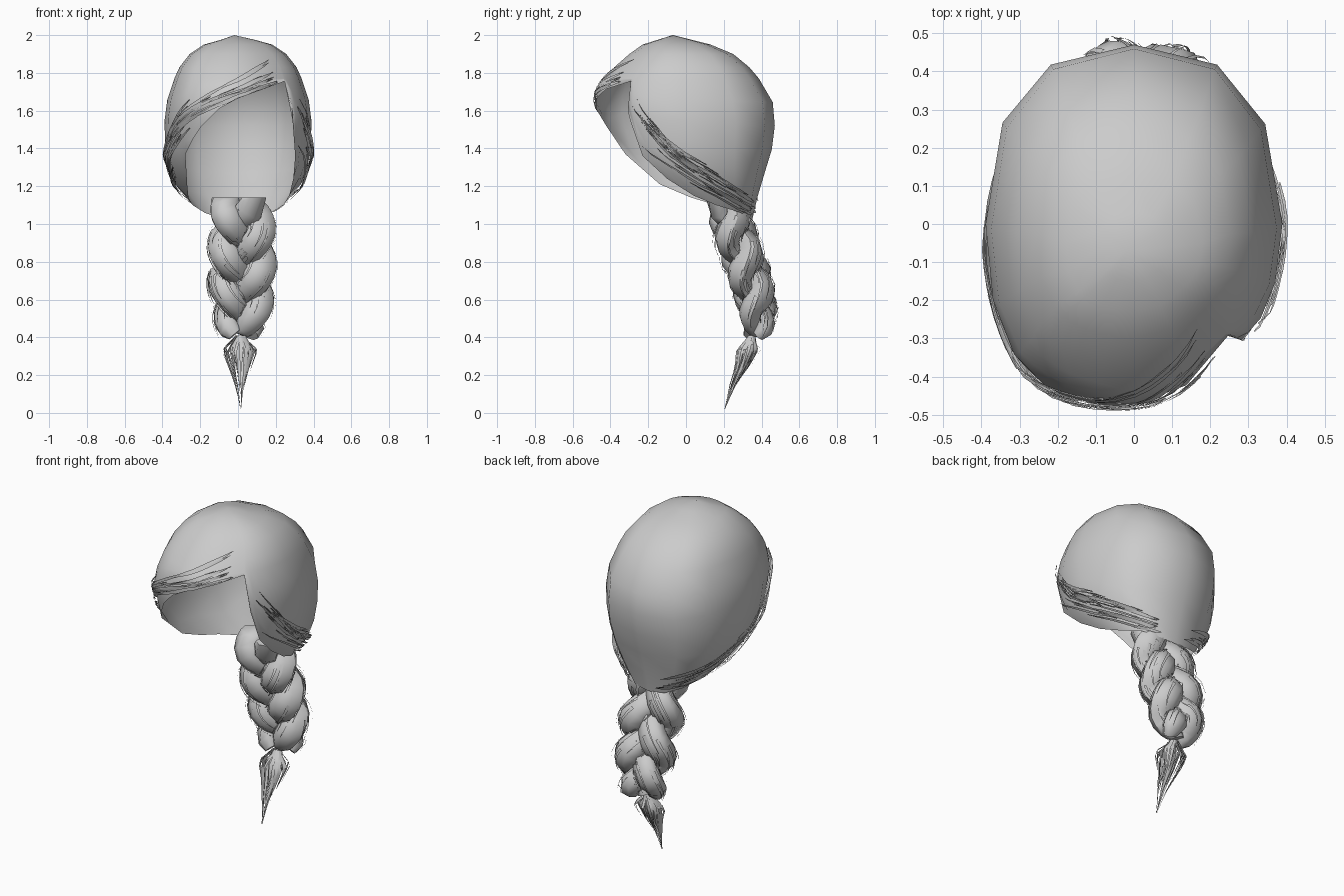
import bpy, math, random
from mathutils import Vector

if "Cube" in bpy.data.objects:
    bpy.data.objects.remove(bpy.data.objects["Cube"])

random.seed(4)
hair = bpy.data.materials.new("grey hair")
hair.diffuse_color = (0.6, 0.6, 0.6, 1)
hair.use_nodes = True
hair.node_tree.nodes["Principled BSDF"].inputs["Base Color"].default_value = hair.diffuse_color


def make(name, verts, faces, angle=60):
    me = bpy.data.meshes.new(name)
    me.from_pydata(verts, [], faces)
    me.materials.append(hair)
    ob = bpy.data.objects.new(name, me)
    bpy.context.collection.objects.link(ob)
    bpy.context.view_layer.objects.active = ob
    ob.select_set(True)
    bpy.ops.object.shade_smooth_by_angle(angle=math.radians(angle))
    ob.select_set(False)
    return ob


def lerp_table(table, k):
    if k <= table[0][0]:
        return table[0][1:]
    for a, b in zip(table, table[1:]):
        if k <= b[0]:
            f = (k - a[0]) / (b[0] - a[0])
            return [p + (q - p) * f for p, q in zip(a[1:], b[1:])]
    return table[-1][1:]


# Head envelope: height, half width, front y, back y
SHAPE = [(1.02, .16, .14, .35), (1.10, .24, -.05, .37), (1.2, .33, -.22, .39),
         (1.36, .385, -.41, .45), (1.6, .39, -.49, .48), (1.73, .355, -.46, .42),
         (1.83, .31, -.38, .335), (1.9, .255, -.30, .25), (1.95, .18, -.23, .13),
         (2.0, 0, -.07, -.07)]
# Squareness of the outline by angle
SQUARE = [(-180, 2.4), (-90, 2.4), (-45, 2.5), (-10, 2.2), (15, 1.9), (45, 1.8),
          (90, 2.2), (130, 2.4), (180, 2.4)]
# Rim of the cap: angle from the front, height
RIM = [(-180, 1.02), (-150, 1.03), (-120, 1.06), (-90, 1.10), (-70, 1.14), (-50, 1.21),
       (-42, 1.37), (-34, 1.45), (-26, 1.52), (-13, 1.61), (0, 1.665), (24, 1.715),
       (47.5, 1.755), (49.5, 1.55), (53, 1.36), (59, 1.24), (72, 1.15), (90, 1.10),
       (120, 1.06), (150, 1.03), (180, 1.02)]


def surf(t, z, off=0.0):
    w, f, b = lerp_table(SHAPE, z)
    a, e = math.radians(t), 2 / lerp_table(SQUARE, t)[0]
    sx, cy = math.sin(a), math.cos(a)
    sx = math.copysign(abs(sx) ** e, sx)
    cy = math.copysign(abs(cy) ** e, cy)
    return Vector(((w + off) * sx, (f + b) / 2 - ((b - f) / 2 + off) * cy, z))


# Cap: columns from the crown down to the rim
UPPER, LOWER = (1.975, 1.95, 1.9, 1.83, 1.77), 6
cols, steps = RIM[:-1], len(UPPER) + LOWER
verts, faces = [Vector((-.02, -.07, 2.0))], []
for t, zr in cols:
    verts += [surf(t, z) for z in UPPER]
    verts += [surf(t, 1.77 + (zr - 1.77) * i / LOWER) for i in range(1, LOWER + 1)]
n = len(cols)
for c in range(n):
    a, b = 1 + c * steps, 1 + (c + 1) % n * steps
    faces.append((0, a, b))
    faces += [(a + i, a + i + 1, b + i + 1, b + i) for i in range(steps - 1)]
make("hair_cap", verts, faces, 80)


# Thin ribbon along a list of (edge, opposite edge) pairs
def add_ribbon(vs, fs, pairs):
    base = len(vs)
    for p, q in pairs:
        vs += [p, q]
    fs += [(base + 2 * i, base + 2 * i + 1, base + 2 * i + 3, base + 2 * i + 2)
           for i in range(len(pairs) - 1)]


# Loose strands lying over the cap: start and end angle/height, sag, spread, count
def strands(name, t0, z0, t1, z1, sag, spread, count):
    vs, fs = [], []
    for _ in range(count):
        d = random.uniform(-spread, spread)
        lo = random.uniform(0, .6)
        hi = min(1, lo + random.uniform(.25, .45))
        w = random.uniform(.004, .011)
        off = random.uniform(.003, .014)
        pairs = []
        for i in range(8):
            f = lo + (hi - lo) * i / 7
            t = t0 + (t1 - t0) * f
            z = z0 + (z1 - z0) * f + sag * math.sin(math.pi * f) + d * (1 - .6 * f)
            z = max(z, lerp_table(RIM, t)[0] + .012)
            e = w * math.sin(math.pi * (i + .3) / 7.6)
            pairs.append((surf(t, z - e, off), surf(t, z + e, off + .004)))
        add_ribbon(vs, fs, pairs)
    make(name, vs, fs)


strands("fringe_strands", 42, 1.82, -72, 1.42, .05, .07, 40)
strands("left_temple_strands", -30, 1.62, -110, 1.18, -.02, .1, 26)
strands("left_side_strands", -60, 1.32, -170, 1.09, -.04, .09, 24)
strands("right_side_strands", 54, 1.5, 165, 1.09, -.12, .12, 26)
strands("right_temple_strands", 52, 1.66, 100, 1.2, -.03, .1, 26)

# Braid centre line: height, x, y, overall scale
LINE = [(.40, .02, .36, .4), (.45, .02, .38, .75), (.52, .02, .385, .86), (.7, .02, .345, 1),
        (.9, .02, .275, 1), (1.05, .02, .225, .95), (1.12, .02, .21, .9)]
TOP, BOTTOM, PERIOD = 1.11, .415, .6


def braid_point(z, phase):
    x, y, s = lerp_table(LINE, z)
    th = 2 * math.pi * (TOP - z) / PERIOD + phase
    return Vector((x + .098 * s * math.sin(th), y + .052 * s * math.sin(2 * th), z)), s


def braid_ring(z, phase, angles, r):
    p, s = braid_point(z, phase)
    d = (braid_point(z - .01, phase)[0] - braid_point(z + .01, phase)[0]).normalized()
    u = d.cross(Vector((0, 1, 0))).normalized()
    v = d.cross(u)
    # locks swell on the outer bends and thin where they cross
    th = 2 * math.pi * (TOP - z) / PERIOD + phase
    r *= .9 + .14 * abs(math.sin(th))
    return [p + (u * math.cos(a) * .085 + v * math.sin(a) * .07) * s * r for a in angles]


# Three woven locks, each with loose hairs on its surface
SIDES, RINGS = 7, 24
for k in range(3):
    phase = k * 2 * math.pi / 3 + .25
    verts, faces = [], []
    for i in range(RINGS):
        z = TOP + (BOTTOM - TOP) * i / (RINGS - 1)
        verts += braid_ring(z, phase, [2 * math.pi * j / SIDES for j in range(SIDES)], 1)
    for v in verts[:SIDES]:
        v.z = 1.14
    for i in range(RINGS - 1):
        for j in range(SIDES):
            a, b = i * SIDES + j, i * SIDES + (j + 1) % SIDES
            faces.append((a, b, b + SIDES, a + SIDES))
    faces += [tuple(range(SIDES))[::-1], tuple(range((RINGS - 1) * SIDES, RINGS * SIDES))]
    make(f"braid_lock_{k + 1}", verts, faces)
    vs, fs = [], []
    for _ in range(60):
        z0 = random.uniform(.53, 1.08)
        a, length = random.uniform(0, 2 * math.pi), random.uniform(.06, .12)
        lift = random.uniform(.05, .25)
        pairs = []
        for i in range(6):
            r = 1.02 + lift * (i / 5) ** 2
            pairs.append(braid_ring(z0 - length * i / 5, phase, (a, a + .22 * (1 - i / 6)), r))
        add_ribbon(vs, fs, pairs)
    make(f"braid_loose_hairs_{k + 1}", vs, fs)

# Tail tuft: narrow blades that flare below the tie and thin out to a tip
PATH = [(.02, .205), (.15, .25), (.25, .3), (.35, .33), (.41, .35)]
vs, fs = [], []
for k in range(48):
    a = k * 2.4
    flare = random.uniform(.3, 1.1)
    end = random.choice((.02, .1, .14, .17, .2, .22, .24, .26))
    pairs = []
    for i in range(7):
        f = i / 6
        z = .41 + (end - .41) * f
        cy = lerp_table(PATH, z)[0]
        rad = lerp_table([(.02, .002), (.12, .02), (.2, .045), (.27, .07), (.335, .095),
                          (.38, .04), (.41, .025)], z)[0]
        w = .012 * math.sin(math.pi * min(.97, f * .7 + .3))
        c = Vector((.015, cy, z)) + Vector((math.cos(a), .7 * math.sin(a), 0)) * rad * flare
        side = Vector((-math.sin(a), math.cos(a), 0)) * w * .7
        pairs.append((c - side, c + side))
    add_ribbon(vs, fs, pairs)
make("tail_tuft", vs, fs)
